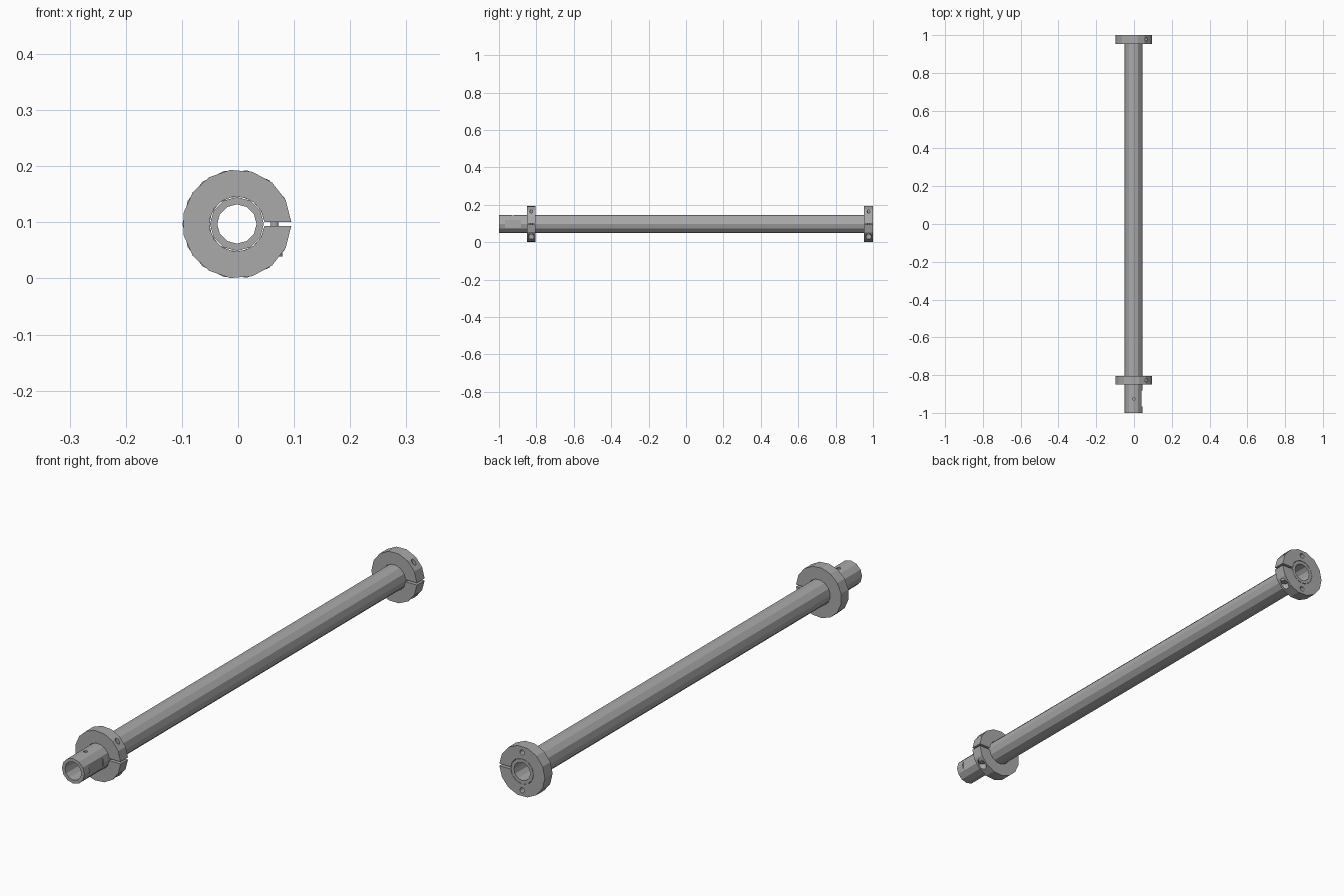
import bpy, bmesh, math
from mathutils import Matrix, Vector

cube = bpy.data.objects.get("Cube")
if cube:
    bpy.data.objects.remove(cube, do_unlink=True)

CX, CZ = -0.002, 0.097        # shaft axis
TUBE_R, BORE_R = 0.048, 0.035
COLLAR_R, SLOT = 0.097, 0.004
SCREW_X = 0.067

steel = bpy.data.materials.new("steel_grey")
steel.use_nodes = True
GREY = (0.4, 0.4, 0.4, 1)
steel.diffuse_color = GREY
steel.node_tree.nodes["Principled BSDF"].inputs["Base Color"].default_value = GREY


def finish(name, bm):
    bmesh.ops.recalc_face_normals(bm, faces=bm.faces)
    mesh = bpy.data.meshes.new(name)
    bm.to_mesh(mesh)
    bm.free()
    mesh.materials.append(steel)
    obj = bpy.data.objects.new(name, mesh)
    bpy.context.collection.objects.link(obj)
    return obj


def ring(name, rows, y0, y1, closed):
    """Extrude a band between paired outer and inner (x, z) points along y."""
    bm = bmesh.new()
    quads = [[bm.verts.new((CX + x, y, CZ + z)) for y, (x, z) in
              ((y0, o), (y0, i), (y1, i), (y1, o))] for o, i in rows]
    count = len(quads)
    for k in range(count if closed else count - 1):
        a, b = quads[k], quads[(k + 1) % count]
        for j in range(4):
            n = (j + 1) % 4
            bm.faces.new((a[j], a[n], b[n], b[j]))
    if not closed:
        bm.faces.new(quads[0])
        bm.faces.new(quads[-1])
    return finish(name, bm)


def rod(name, start, end, radius, sides=12):
    """Solid cylinder between two points."""
    a, b = Vector(start), Vector(end)
    turn = (b - a).to_track_quat('Z', 'Y').to_matrix().to_4x4()
    bm = bmesh.new()
    bmesh.ops.create_cone(bm, cap_ends=True, segments=sides, radius1=radius,
                          radius2=radius, depth=(b - a).length,
                          matrix=Matrix.Translation((a + b) / 2) @ turn)
    return finish(name, bm)


def cut(target, cutter):
    cutter.hide_render = True
    mod = target.modifiers.new("cut", 'BOOLEAN')
    mod.operation, mod.solver, mod.object = 'DIFFERENCE', 'EXACT', cutter
    bpy.context.view_layer.objects.active = target
    bpy.ops.object.modifier_apply(modifier=mod.name)
    bpy.data.objects.remove(cutter, do_unlink=True)


def polar(r, a):
    return r * math.cos(a), r * math.sin(a)


# Hollow shaft with a pin hole and a flat near its front end
angles = [math.tau * k / 12 for k in range(12)]
shaft = ring("shaft_tube", [(polar(TUBE_R, a), polar(BORE_R, a)) for a in angles],
             -1, 1, True)
cut(shaft, rod("pin_hole", (CX, -0.925, CZ), (CX, -0.925, CZ + 0.1), 0.007))
bm = bmesh.new()
bmesh.ops.create_cube(bm, size=1, matrix=Matrix.Translation((CX + 0.092, -0.925, CZ))
                      @ Matrix.Diagonal((0.1, 0.085, 0.1, 1)))
cut(shaft, finish("flat_cut", bm))


# Split clamp collar with its clamping screw
def clamp_collar(prefix, y0, y1, sides):
    def arc(r):
        first = math.asin(SLOT / r)
        step = (math.tau - 2 * first) / sides
        return [polar(r, first + step * k) for k in range(sides + 1)]

    collar = ring(prefix + "_collar", list(zip(arc(COLLAR_R), arc(TUBE_R + 0.001))),
                  y0, y1, False)
    y, x = (y0 + y1) / 2, CX + SCREW_X
    cut(collar, rod("screw_hole", (x, y, CZ - 0.11), (x, y, CZ + 0.11), 0.008))
    cut(collar, rod("head_recess", (x, y, CZ - 0.12), (x, y, CZ - 0.035), 0.016))
    rod(prefix + "_screw_shank", (x, y, CZ - 0.04), (x, y, CZ + 0.045), 0.007)
    rod(prefix + "_screw_head", (x, y, CZ - 0.058), (x, y, CZ - 0.036), 0.0145)
    return collar


clamp_collar("front", -0.85, -0.805, 15)
rear = clamp_collar("rear", 0.953, 1, 14)

# Two blind mounting holes in the rear face
for side in (-1, 1):
    z = CZ + side * 0.073
    cut(rear, rod("mount_hole", (CX, 0.975, z), (CX, 1.05, z), 0.01))
